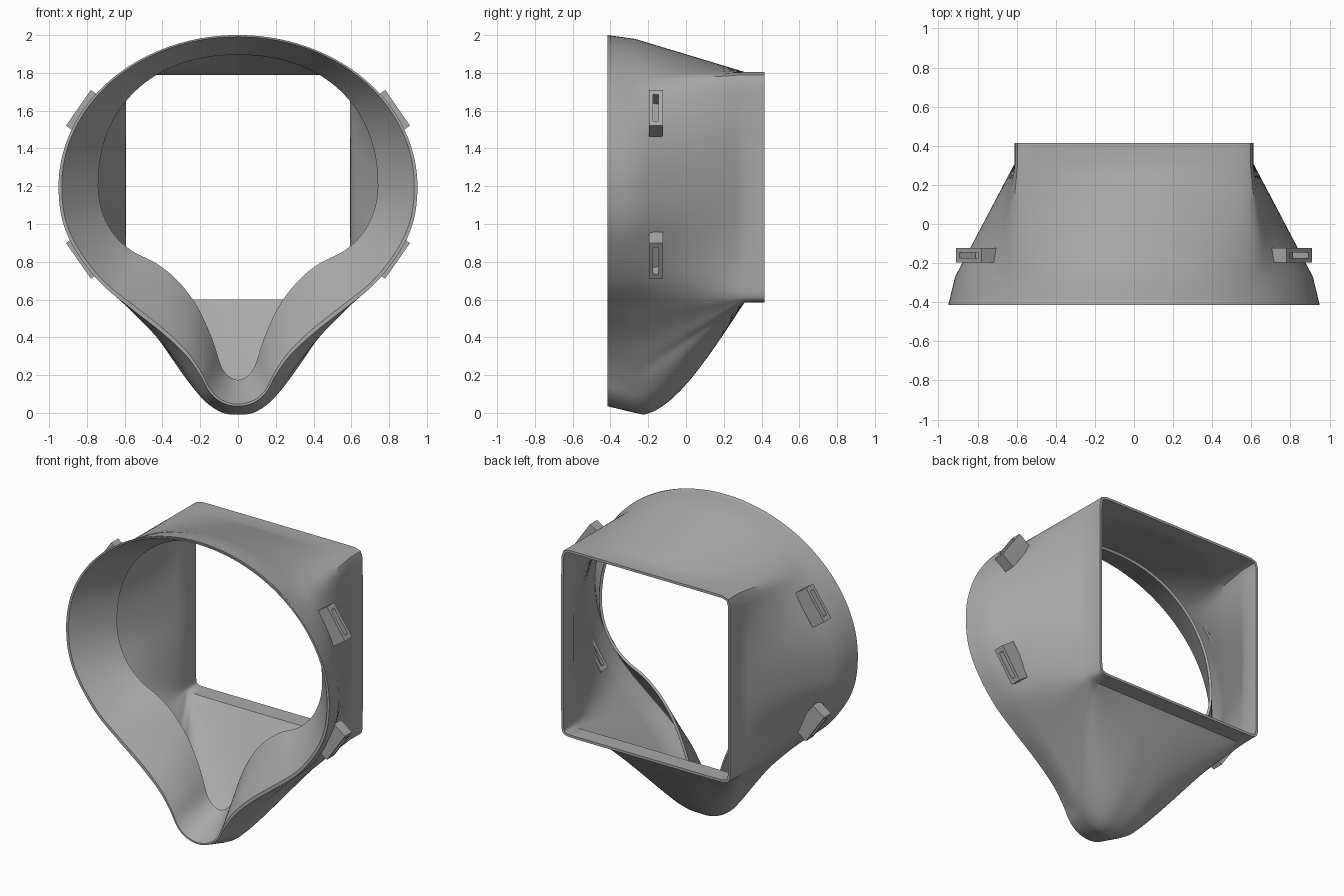
import bpy, bmesh, math
from mathutils import Matrix, Vector

old = bpy.data.objects.get("Cube")
if old:
    bpy.data.objects.remove(old, do_unlink=True)

grey = bpy.data.materials.new("mid grey plastic")
grey.use_nodes = True
grey.diffuse_color = (0.4, 0.4, 0.4, 1)
grey.node_tree.nodes["Principled BSDF"].inputs["Base Color"].default_value = (0.4, 0.4, 0.4, 1)

FRONT, SHOULDER, BOX_START, BACK = -0.415, -0.27, 0.31, 0.415
OPENING_Y = -0.19
MID_Z = 1.2
WALL = 0.016


def finish(name, bm):
    mesh = bpy.data.meshes.new(name)
    bm.to_mesh(mesh)
    bm.free()
    mesh.materials.append(grey)
    obj = bpy.data.objects.new(name, mesh)
    bpy.context.collection.objects.link(obj)
    return obj


def oval(a, rx, rz, power=2.0):
    """Point on a superellipse at angle a above the horizontal."""
    c, s = math.cos(a), math.sin(a)
    r = (abs(c) ** power + abs(s) ** power) ** (-1 / power)
    return [rx * c * r, MID_Z + rz * s * r]


def square(angle):
    """Point on the rounded square at the back."""
    x, z = oval(math.radians(angle), 0.61, 0.61, 28)
    return x, z - 0.005


# Lower half: square angle, then x and z of the lip, shoulder and opening
LOWER = [
    (0, .95, 1.2, .915, 1.2, .74, 1.2),
    (12, .93, 1.02, .9, 1.03, .72, 1.07),
    (25, .86, .86, .83, .86, .66, .95),
    (38, .73, .69, .72, .69, .565, .86),
    (44, .57, .555, .57, .545, .43, .79),
    (45, .41, .43, .42, .39, .32, .7),
    (46, .28, .31, .31, .25, .22, .57),
    (50, .2, .2, .225, .135, .14, .4),
    (60, .15, .11, .16, .06, .09, .25),
    (75, .085, .055, .08, .01, .05, .195),
    (90, 0, .035, 0, 0, 0, .175),
]


def catmull(p, t):
    return [0.5 * (2 * b + (c - a) * t + (2 * a - 5 * b + 4 * c - d) * t * t
                   + (3 * b - a - 3 * c + d) * t ** 3) for a, b, c, d in zip(*p)]


# Half outline from top centre to bottom centre
rows = []
STEPS = 36
for i in range(STEPS):
    angle = 90 * (1 - i / STEPS)
    a = math.radians(angle)
    rows.append([-angle] + oval(a, .95, .8) + oval(a, .915, .78) + oval(a, .74, .695, 2.2))

n = len(LOWER)
first, last = LOWER[1], LOWER[n - 2]
before = [-first[0]] + [v if k % 2 == 0 else 2 * MID_Z - v for k, v in enumerate(first[1:], 1)]
before = [-first[0]] + [v if k % 2 else 2 * MID_Z - v for k, v in enumerate(first[1:], 1)]
after = [180 - last[0]] + [-v if k % 2 else v for k, v in enumerate(last[1:], 1)]
padded = [before] + LOWER + [after]
for i in range(n - 1):
    rows += [catmull(padded[i:i + 4], j / 6) for j in range(6)]
rows.append(list(LOWER[-1]))


def section_path(row):
    """Points from the face opening, round the lip, to the square back."""
    angle, lx, lz, mx, mz, ox, oz = row
    lip = Vector((lx, FRONT, lz))
    opening = Vector((ox, OPENING_Y, oz))
    inner_lip = lip.lerp(opening, 0.08)
    inner_lip.y = FRONT
    bx, bz = square(-angle)
    shoulder = Vector((mx, SHOULDER, mz))
    start = Vector((bx, BOX_START, bz))
    path = [opening.lerp(inner_lip, k / 4) for k in range(5)]
    path += [lip, lip.lerp(shoulder, 0.5)]
    low = max(0, 1 - mz / 0.2)
    for k in range(13):
        t = k / 12
        p = shoulder.lerp(start, t)
        p.z -= 0.125 * low * math.sin(math.pi * t ** 0.75)
        path.append(p)
    path.append(Vector((bx, BACK, bz)))
    return path


# Hood: flange, lip, tapering shell and square collar in one skin
half = [section_path(r) for r in rows]
mirror = [[Vector((-p.x, p.y, p.z)) for p in path] for path in half[-2:0:-1]]
ring = half + mirror
for path in (half[0], half[-1]):
    for p in path:
        p.x = 0
bm = bmesh.new()
grid = [[bm.verts.new(p) for p in path] for path in ring]
for i, path in enumerate(grid):
    nxt = grid[(i + 1) % len(grid)]
    for k in range(len(path) - 1):
        bm.faces.new((path[k], nxt[k], nxt[k + 1], path[k + 1]))
hood = finish("hood_shell", bm)
solid = hood.modifiers.new("wall", 'SOLIDIFY')
solid.thickness = WALL
solid.offset = -1


# Strap loops: four bars round a slot, standing off the shell
def strap_loop(name, side, up):
    bm = bmesh.new()
    outward = Vector((0.82 * side, 0, 0.57 * up)).normalized()
    along = Vector((-outward.z, 0, outward.x))
    depth = 0.1
    centre = Vector((0.845 * side, -0.16, 1.21 + 0.405 * up)) - outward * depth / 2
    frame = Matrix((outward, (0, 1, 0), along)).transposed().to_4x4()
    # offset across, offset along, width, length
    bars = [(-0.026, 0, 0.022, 0.23), (0.026, 0, 0.022, 0.23),
            (0, -0.1, 0.03, 0.03), (0, 0.1, 0.03, 0.03)]
    for dy, dl, width, length in bars:
        m = (Matrix.Translation(centre) @ frame @ Matrix.Translation((0, dy, dl))
             @ Matrix.Diagonal((depth, width, length, 1)))
        bmesh.ops.create_cube(bm, size=1, matrix=m)
    bmesh.ops.recalc_face_normals(bm, faces=bm.faces)
    finish(name, bm)


for side, s_name in ((1, "left"), (-1, "right")):
    for up, u_name in ((1, "upper"), (-1, "lower")):
        strap_loop(f"{u_name}_{s_name}_strap_loop", side, up)

# Smooth the hood, keeping the lip and rims crisp
bpy.ops.object.select_all(action='DESELECT')
hood.select_set(True)
bpy.context.view_layer.objects.active = hood
bpy.ops.object.modifier_apply(modifier=solid.name)
bpy.ops.object.shade_smooth_by_angle(angle=math.radians(35))
